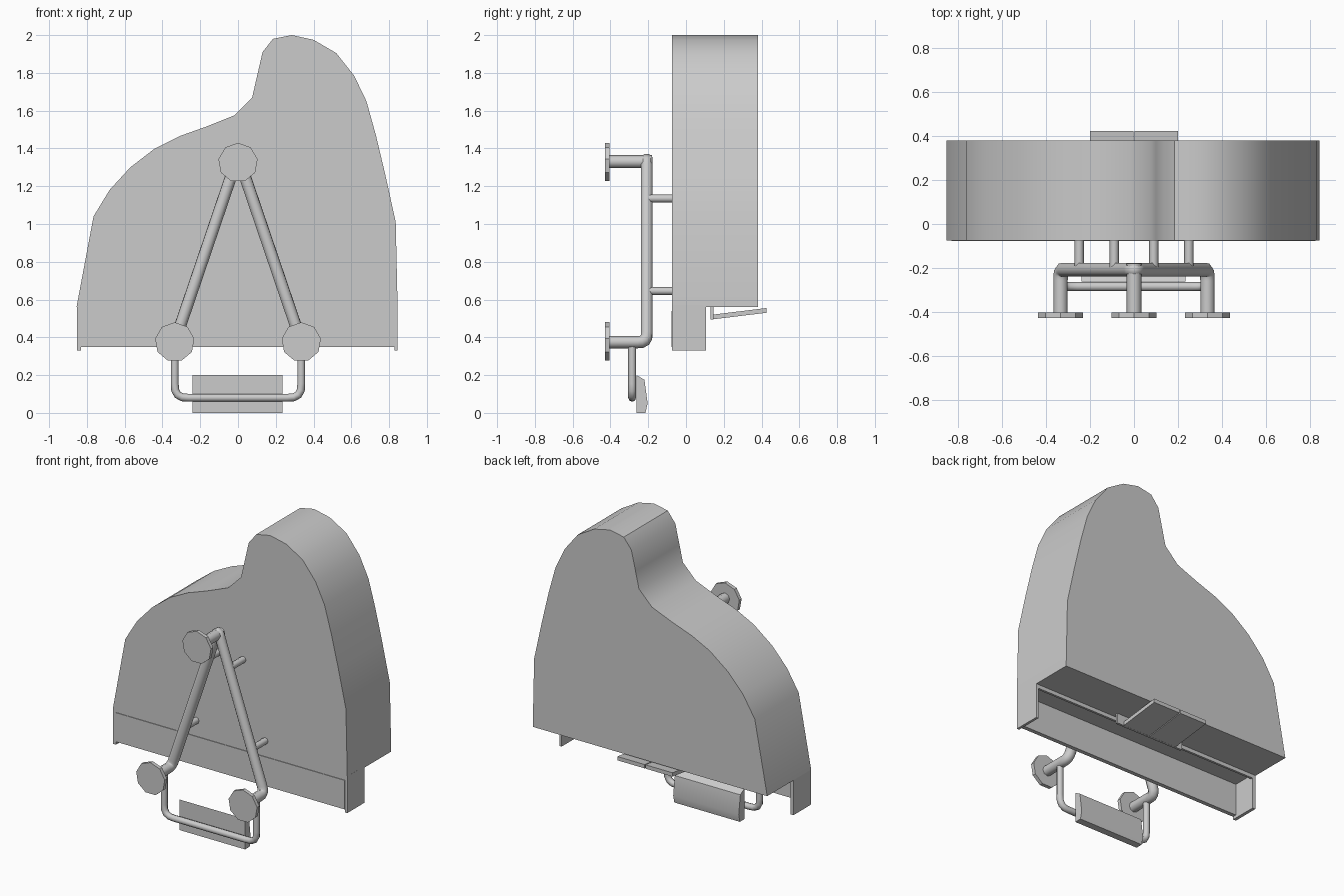
import bpy, bmesh
from mathutils import Vector

if "Cube" in bpy.data.objects:
    bpy.data.objects.remove(bpy.data.objects["Cube"])


def finish(name, bm, smooth=True):
    bmesh.ops.recalc_face_normals(bm, faces=bm.faces)
    me = bpy.data.meshes.new(name)
    bm.to_mesh(me)
    bm.free()
    ob = bpy.data.objects.new(name, me)
    bpy.context.collection.objects.link(ob)
    if smooth:
        bpy.ops.object.select_all(action='DESELECT')
        bpy.context.view_layer.objects.active = ob
        ob.select_set(True)
        bpy.ops.object.shade_smooth_by_angle(angle=0.6)
    return ob


def prism(name, pts, a, b, axis, smooth=True):
    """Extrude a closed profile along x (points are y,z) or y (points are x,z)."""
    bm = bmesh.new()
    place = (lambda p, t: (t, p[0], p[1])) if axis == 'x' else (lambda p, t: (p[0], t, p[1]))
    face = bm.faces.new([bm.verts.new(place(p, a)) for p in pts])
    ext = bmesh.ops.extrude_face_region(bm, geom=[face])
    move = (b - a, 0, 0) if axis == 'x' else (0, b - a, 0)
    verts = [g for g in ext['geom'] if isinstance(g, bmesh.types.BMVert)]
    bmesh.ops.translate(bm, verts=verts, vec=move)
    return finish(name, bm, smooth)


def box(name, x0, x1, y0, y1, z0, z1):
    return prism(name, [(y0, z0), (y1, z0), (y1, z1), (y0, z1)], x0, x1, 'x', False)


def rounded(points, r, steps=4):
    """Replace inner corners of a path by short curves."""
    p = [Vector(q) for q in points]
    out = [p[0]]
    for a, b, c in zip(p, p[1:], p[2:]):
        s, e = b + (a - b).normalized() * r, b + (c - b).normalized() * r
        for i in range(steps + 1):
            t = i / steps
            k = 0.35 * t * (1 - t)
            out.append(s * (1 - t) ** 2 + b * 2 * t * (1 - t) + e * t * t + (b - (s + e) / 2) * k)
    return out + [p[-1]]


def tube(name, points, radius, corner=0.06):
    cu = bpy.data.curves.new(name, 'CURVE')
    cu.dimensions = '3D'
    cu.bevel_depth = radius
    cu.bevel_resolution = 2
    cu.use_fill_caps = True
    path = rounded(points, corner)
    sp = cu.splines.new('POLY')
    sp.points.add(len(path) - 1)
    for q, v in zip(sp.points, path):
        q.co = (*v, 1)
    sp.use_smooth = True
    ob = bpy.data.objects.new(name, cu)
    bpy.context.collection.objects.link(ob)
    return ob


# Piano case standing upright on its keyboard edge
outline = [(-0.855, 0.56), (-0.765, 1.04), (-0.68, 1.18), (-0.57, 1.30), (-0.44, 1.40),
           (-0.31, 1.465), (-0.17, 1.515), (-0.02, 1.575), (0.075, 1.67), (0.10, 1.78),
           (0.13, 1.91), (0.185, 1.98), (0.285, 2.0), (0.40, 1.975), (0.52, 1.905),
           (0.615, 1.785), (0.68, 1.65), (0.73, 1.47), (0.78, 1.26), (0.835, 1.01),
           (0.845, 0.56)]
prism("piano_case", outline, -0.075, 0.38, 'y')

# Keyboard recess: end cheeks, key bed and lip
for side, x0, x1 in (("left", -0.853, -0.832), ("right", 0.828, 0.845)):
    box("cheek_" + side, x0, x1, -0.075, 0.105, 0.33, 0.57)
box("key_bed", -0.832, 0.828, -0.077, -0.05, 0.35, 0.54)
box("key_bed_top", -0.832, 0.828, -0.073, -0.05, 0.53, 0.57)
box("key_lip", -0.832, 0.828, 0.09, 0.105, 0.535, 0.57)

# Music stand: ledge and two tilted pages
box("music_ledge", -0.25, 0.25, 0.13, 0.145, 0.495, 0.565)
for side, x0, x1 in (("left", -0.2, -0.003), ("right", 0.003, 0.2)):
    prism("music_page_" + side, [(0.14, 0.495), (0.425, 0.53), (0.425, 0.555), (0.14, 0.52)],
          x0, x1, 'x', False)

# A-shaped wall frame
tube("wall_frame", [(-0.335, -0.405, 0.375), (-0.335, -0.208, 0.375), (0, -0.208, 1.36),
                    (0.335, -0.208, 0.375), (0.335, -0.405, 0.375)], 0.033, 0.05)
tube("top_stem", [(0, -0.405, 1.33), (0, -0.3, 1.33), (0, -0.18, 1.33)], 0.034, 0.03)

# Nine-sided wall plates
for name, x, z in (("left", -0.335, 0.375), ("right", 0.335, 0.375), ("top", 0, 1.325)):
    bm = bmesh.new()
    bmesh.ops.create_cone(bm, cap_ends=True, segments=9, radius1=0.105, radius2=0.105, depth=0.024)
    for v in bm.verts:
        v.co = (x + v.co.x, -0.416 + v.co.z, z + v.co.y)
    finish("wall_plate_" + name, bm, False)

# Struts between frame and case, and pedal bar
for s, side in ((-1, "left"), (1, "right")):
    for level, x, z in (("lower", 0.25, 0.645), ("upper", 0.09, 1.135)):
        tube(f"strut_{level}_{side}", [(s * x, -0.2, z), (s * x, -0.13, z), (s * x, -0.07, z)],
             0.021, 0.02)
tube("pedal_bar", [(-0.335, -0.285, 0.36), (-0.335, -0.285, 0.08),
                   (0.335, -0.285, 0.08), (0.335, -0.285, 0.36)], 0.021, 0.075)

# Pedal block
prism("pedal_block", [(-0.262, 0), (-0.215, 0), (-0.203, 0.05), (-0.22, 0.175), (-0.262, 0.2)],
      -0.24, 0.235, 'x')
